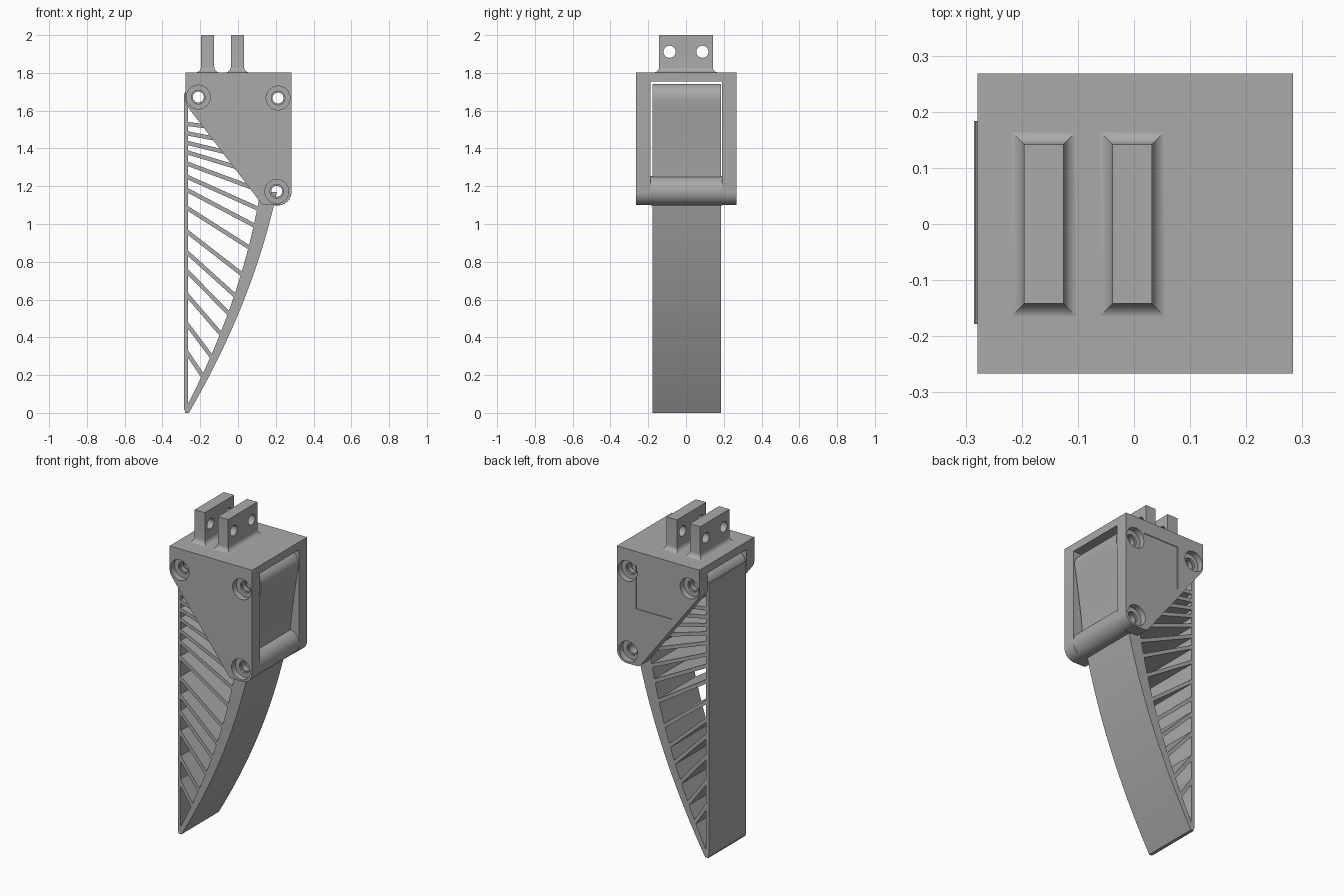
import bpy, bmesh, math
from mathutils import Vector, Matrix

old = bpy.data.objects.get("Cube")
if old:
    bpy.data.objects.remove(old, do_unlink=True)

grey = bpy.data.materials.new("plain_grey")
grey.use_nodes = True
grey.diffuse_color = (0.4, 0.4, 0.4, 1)
grey.node_tree.nodes["Principled BSDF"].inputs["Base Color"].default_value = (0.4, 0.4, 0.4, 1)


def make(name, bm):
    bmesh.ops.recalc_face_normals(bm, faces=bm.faces[:])
    mesh = bpy.data.meshes.new(name)
    bm.to_mesh(mesh)
    bm.free()
    mesh.materials.append(grey)
    ob = bpy.data.objects.new(name, mesh)
    bpy.context.collection.objects.link(ob)
    return ob


def add_prism(bm, pts, y0, y1):
    """Extrude an xz outline from y0 to y1."""
    a = [bm.verts.new((x, y0, z)) for x, z in pts]
    b = [bm.verts.new((x, y1, z)) for x, z in pts]
    bm.faces.new(a)
    bm.faces.new(b[::-1])
    for i in range(len(pts)):
        j = (i + 1) % len(pts)
        bm.faces.new((a[i], b[i], b[j], a[j]))


def prism(name, pts, y0, y1):
    bm = bmesh.new()
    add_prism(bm, pts, y0, y1)
    return make(name, bm)


def rounded(corners, steps=10):
    """Outline whose corners (x, z, radius) are replaced by tangent arcs."""
    out = []
    for i, (x, z, r) in enumerate(corners):
        p = Vector((x, z))
        if r == 0:
            out.append(p)
            continue
        u = (Vector(corners[i - 1][:2]) - p).normalized()
        v = (Vector(corners[(i + 1) % len(corners)][:2]) - p).normalized()
        half = u.angle(v) / 2
        centre = p + (u + v).normalized() * r / math.sin(half)
        s = p + u * r / math.tan(half) - centre
        e = p + v * r / math.tan(half) - centre
        turn = math.atan2(s.x * e.y - s.y * e.x, s.dot(e))
        for k in range(steps + 1):
            out.append(centre + Matrix.Rotation(turn * k / steps, 2) @ s)
    return out


def cylinder(name, centre, radius, length, axis):
    bm = bmesh.new()
    rot = Matrix.Rotation(math.pi / 2, 4, 'X' if axis == 'Y' else 'Y')
    bmesh.ops.create_cone(bm, cap_ends=True, segments=40, radius1=radius, radius2=radius,
                          depth=length, matrix=Matrix.Translation(centre) @ rot)
    return make(name, bm)


def cut(ob, cutter):
    cutter.hide_render = True
    mod = ob.modifiers.new("cut", 'BOOLEAN')
    mod.operation, mod.solver, mod.object = 'DIFFERENCE', 'EXACT', cutter
    deps = bpy.context.evaluated_depsgraph_get()
    mesh = bpy.data.meshes.new_from_object(ob.evaluated_get(deps))
    ob.modifiers.clear()
    ob.data = mesh
    bpy.data.objects.remove(cutter, do_unlink=True)


SCREWS = [(-0.21, 1.672), (0.212, 1.667), (0.205, 1.173)]
FRONT, BACK = -0.266, 0.268
F0, F1 = -0.178, 0.184          # finger width
smooth = []

# Housing: rounded block, hollowed, with counterbored screw holes
housing = prism("housing", rounded([(-0.279, 1.803, 0), (0.283, 1.803, 0), (0.283, 1.1, 0.068),
                                    (0.13, 1.1, 0.03), (-0.279, 1.637, 0.075)]), FRONT, BACK)
cut(housing, prism("slot", [(-1, 0.5), (1, 0.5), (1, 1.755), (-1, 1.755)], -0.188, 0.19))
for x, z in SCREWS:
    cut(housing, cylinder("screw_hole", (x, 0, z), 0.029, 1, 'Y'))
    for y in (FRONT, BACK):
        cut(housing, cylinder("step", (x, y, z), 0.036, 0.1, 'Y'))
        cut(housing, cylinder("counterbore", (x, y, z), 0.063, 0.076, 'Y'))
cut(housing, prism("label", [(-0.094, 1.45), (0.153, 1.45), (0.153, 1.72), (-0.094, 1.72)],
                   BACK - 0.005, BACK + 0.1))
smooth.append(housing)

# Two mounting lugs with flared feet and cross holes
for side, cx in (("right", -0.161), ("left", -0.003)):
    bm = bmesh.new()
    rings = []
    R = 0.03
    levels = [(R * (1 - math.sin(a)), 1.802 + R * (1 - math.cos(a)))
              for a in [math.pi / 2 * k / 6 for k in range(7)]]
    for grow, z in levels + [(0, 2.0)]:
        w, d = 0.035 + grow, 0.142 + grow
        rings.append([bm.verts.new((cx + sx * w, sy * d, z))
                      for sx, sy in ((-1, -1), (1, -1), (1, 1), (-1, 1))])
    for lo, hi in zip(rings, rings[1:]):
        for i in range(4):
            j = (i + 1) % 4
            bm.faces.new((lo[i], lo[j], hi[j], hi[i]))
    bm.faces.new(rings[0][::-1])
    bm.faces.new(rings[-1])
    lug = make("mounting_lug_" + side, bm)
    for y in (-0.087, 0.087):
        cut(lug, cylinder("lug_hole", (cx, y, 1.912), 0.032, 0.3, 'X'))
    smooth.append(lug)


# Curved wall of the finger
def outer(t):
    return -0.26 * (1 - t) ** 2 + 0.12 * t * (1 - t) + 0.19 * t * t


def inner(t):
    return max(-0.28, outer(t) - 0.03 - 0.055 * t)


ts = [k / 32 for k in range(35)]
curve = [(outer(t), 1.1 * t) for t in ts] + [(inner(t), 1.1 * t) for t in reversed(ts)]
smooth.append(prism("finger_curved_wall", curve, F0, F1))

# Straight wall of the finger
prism("finger_straight_wall", [(-0.285, 0.02), (-0.277, 0), (-0.26, 0), (-0.265, 0.05),
                               (-0.265, 1.69), (-0.285, 1.69)], F0, F1)

# Finger head held inside the housing, with a concave outer face
face = [(0.225 + 0.058 * (k / 8) ** 1.3, 1.22 + 0.44 * k / 8, 0) for k in range(9)]
head = prism("finger_head", rounded([(-0.285, 1.742, 0.07), (0.283, 1.742, 0.07)] + face[::-1]
                                    + [(0.2, 1.12, 0), (0.14, 1.125, 0), (-0.262, 1.655, 0),
                                       (-0.285, 1.655, 0)]), F0, F1)
roll = cylinder("pivot_roll", (0.205, 0.001, 1.175), 0.078, 0.378, 'Y')
for x, z in SCREWS:
    cut(head, cylinder("screw_hole", (x, 0, z), 0.029, 1, 'Y'))
cut(roll, cylinder("screw_hole", (*SCREWS[2][:1], 0, SCREWS[2][1]), 0.029, 1, 'Y'))
smooth += [head, roll]

# Slanted ribs, steep at the tip and nearly level at the top
bm = bmesh.new()
for z0 in (0.32, 0.47, 0.625, 0.75, 0.85, 0.96, 1.085, 1.18, 1.25, 1.32, 1.38, 1.43, 1.48, 1.53):
    slope = -1.5 + 1.13 * (z0 - 0.32)
    x0 = -0.27
    x = x0
    while x < 0.2:
        z = z0 + slope * (x - x0)
        if x > inner(z / 1.1) + 0.015 or z > 1.665 - 1.318 * (x + 0.262):
            break
        x += 0.004
    h = 0.011 * math.hypot(1, slope)
    z1 = z0 + slope * (x - x0)
    add_prism(bm, [(x0, z0 - h), (x, z1 - h), (x, z1 + h), (x0, z0 + h)], F0, F1)
make("finger_ribs", bm)

# Smooth the round parts, keeping crisp edges
bpy.ops.object.select_all(action='DESELECT')
for ob in smooth:
    ob.select_set(True)
bpy.context.view_layer.objects.active = smooth[0]
bpy.ops.object.shade_smooth_by_angle(angle=math.radians(30))
